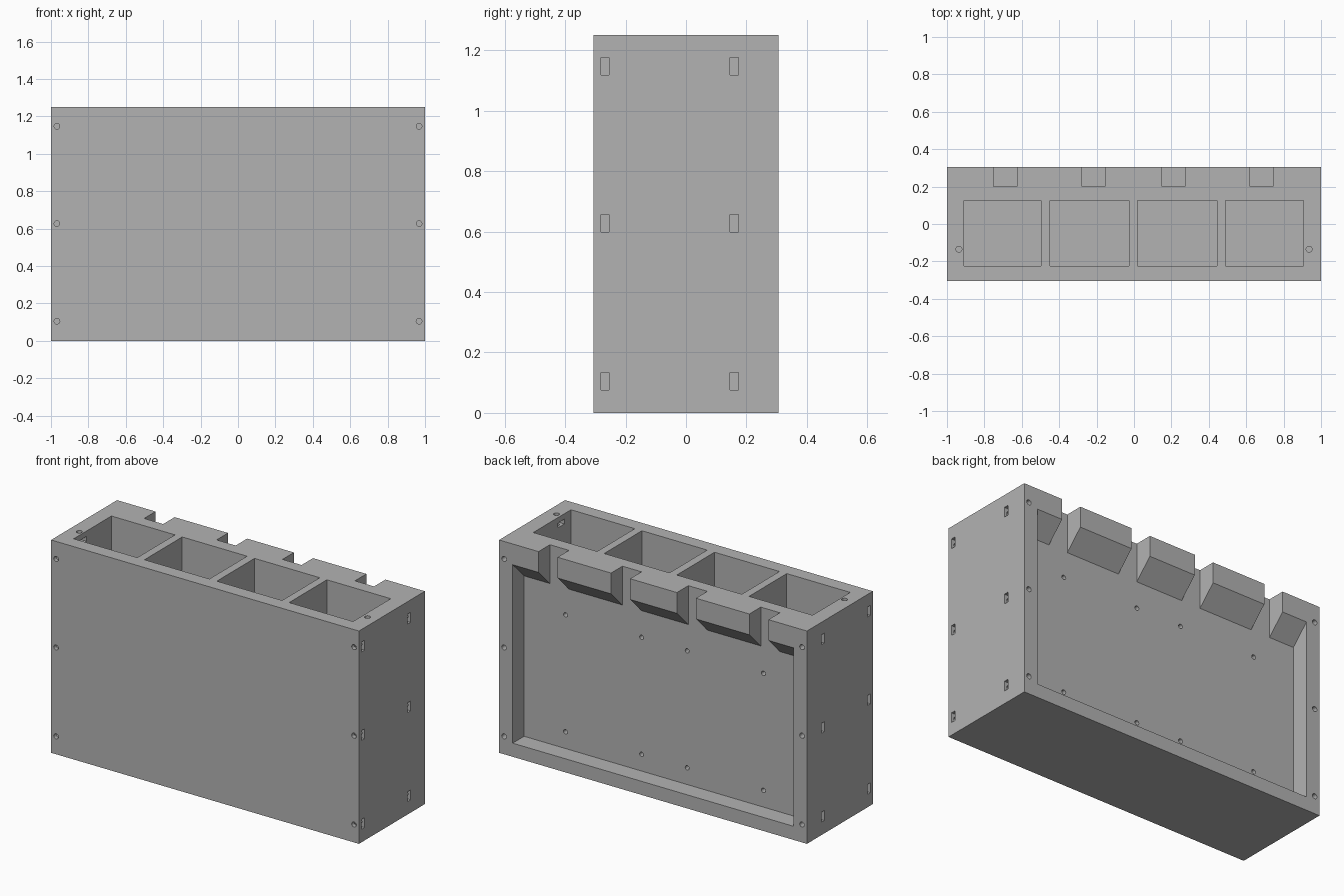
import bpy
import bmesh
from mathutils import Matrix, Vector

if "Cube" in bpy.data.objects:
    bpy.data.objects.remove(bpy.data.objects["Cube"], do_unlink=True)

BACK, TOP = 0.306, 1.25
RECESS_Y = 0.2
SCREW_Z = (0.105, 0.627, 1.147)


def add_box(bm, x, y, z):
    size = Vector((x[1] - x[0], y[1] - y[0], z[1] - z[0]))
    mid = Vector((sum(x), sum(y), sum(z))) / 2
    bmesh.ops.create_cube(bm, size=1, matrix=Matrix.Translation(mid) @ Matrix.Diagonal(size).to_4x4())


def add_hole(bm, start, end, radius=0.015):
    start, end = Vector(start), Vector(end)
    axis = end - start
    turn = axis.to_track_quat('Z', 'Y').to_matrix().to_4x4()
    bmesh.ops.create_cone(bm, cap_ends=True, segments=24, radius1=radius, radius2=radius,
                          depth=axis.length, matrix=Matrix.Translation((start + end) / 2) @ turn)


def make_object(name, bm):
    bmesh.ops.recalc_face_normals(bm, faces=bm.faces)
    mesh = bpy.data.meshes.new(name)
    bm.to_mesh(mesh)
    bm.free()
    obj = bpy.data.objects.new(name, mesh)
    bpy.context.collection.objects.link(obj)
    return obj


def carve(target, name, bm):
    cutter = make_object(name, bm)
    cutter.hide_render = True
    mod = target.modifiers.new(name, 'BOOLEAN')
    mod.operation, mod.solver, mod.object = 'DIFFERENCE', 'EXACT', cutter
    bpy.ops.object.select_all(action='DESELECT')
    target.select_set(True)
    bpy.context.view_layer.objects.active = target
    bpy.ops.object.modifier_apply(modifier=mod.name)
    bpy.data.objects.remove(cutter, do_unlink=True)


# Solid block
bm = bmesh.new()
add_box(bm, (-1, 1), (-BACK, BACK), (0, TOP))
case = make_object("storage_case", bm)

# Four open wells in the top
bm = bmesh.new()
for left, right in ((-0.91, -0.497), (-0.45, -0.028), (0.02, 0.444), (0.49, 0.905)):
    add_box(bm, (left, right), (-0.225, 0.125), (0.08, TOP + 0.1))
carve(case, "well_cutter", bm)

# Back recess with a sloped underside at its top edge
bm = bmesh.new()
profile = ((RECESS_Y, 0.08), (0.36, 0.08), (0.36, 1.182), (RECESS_Y, 1.022))
face = bm.faces.new([bm.verts.new((-0.912, y, z)) for y, z in profile])
ext = bmesh.ops.extrude_face_region(bm, geom=[face])
moved = [v for v in ext["geom"] if isinstance(v, bmesh.types.BMVert)]
bmesh.ops.translate(bm, verts=moved, vec=(1.824, 0, 0))
carve(case, "recess_cutter", bm)

# Notches through the back lip
bm = bmesh.new()
for centre in (-0.688, -0.217, 0.211, 0.682):
    add_box(bm, (centre - 0.062, centre + 0.062), (RECESS_Y, 0.4), (0.95, TOP + 0.1))
carve(case, "notch_cutter", bm)

# Nut slots in the side walls and the end wells
bm = bmesh.new()
for side in (-1, 1):
    for z in SCREW_Z:
        for y in (-0.268, 0.159):
            add_box(bm, sorted((side * 0.94, side * 1.1)), (y - 0.014, y + 0.014), (z - 0.029, z + 0.029))
    add_box(bm, sorted((side * 0.85, side * 0.965)), (-0.164, -0.106), (1.19, 1.218))
carve(case, "nut_slot_cutter", bm)

# Screw holes in the front, back, top and recess
bm = bmesh.new()
for side in (-1, 1):
    for z in SCREW_Z:
        add_hole(bm, (side * 0.968, -0.4, z), (side * 0.968, -0.2, z))
        add_hole(bm, (side * 0.968, 0.1, z), (side * 0.968, 0.4, z))
    add_hole(bm, (side * 0.936, -0.135, 1.15), (side * 0.936, -0.135, 1.35), 0.016)
    for x in (0.148, 0.643):
        for z in (0.178, 0.865):
            add_hole(bm, (side * x, 0.1, z), (side * x, 0.25, z), 0.013)
carve(case, "screw_hole_cutter", bm)

# Plain grey finish
grey = bpy.data.materials.new("plain_grey")
grey.use_nodes = True
colour = (0.45, 0.45, 0.45, 1)
grey.diffuse_color = colour
grey.node_tree.nodes["Principled BSDF"].inputs["Base Color"].default_value = colour
case.data.materials.clear()
case.data.materials.append(grey)
for poly in case.data.polygons:
    poly.material_index = 0
